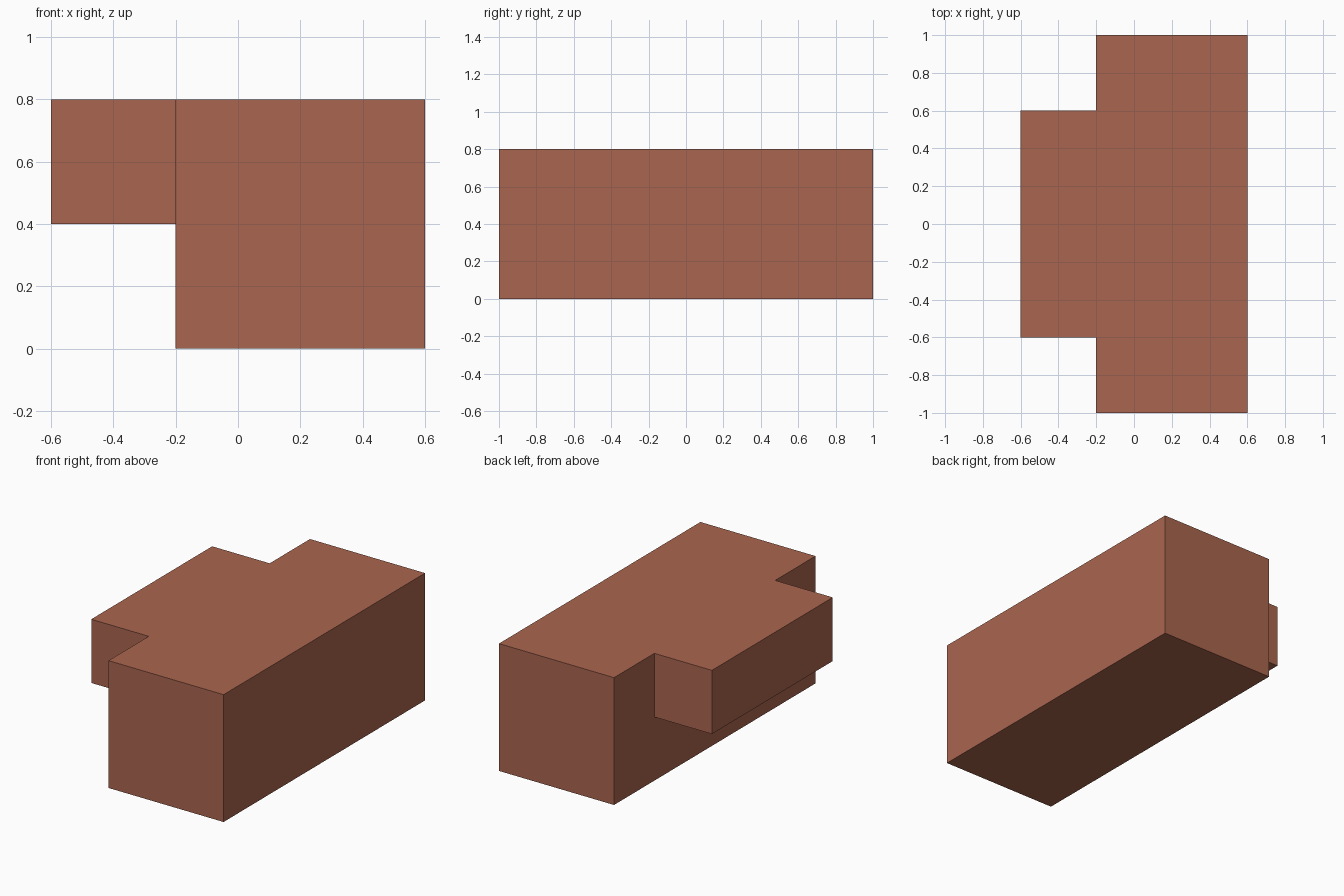
import bpy
from mathutils import Vector

if "Cube" in bpy.data.objects:
    bpy.data.objects.remove(bpy.data.objects["Cube"], do_unlink=True)


def make_material(name, color):
    mat = bpy.data.materials.new(name)
    mat.use_nodes = True
    mat.diffuse_color = color
    mat.node_tree.nodes["Principled BSDF"].inputs["Base Color"].default_value = color
    return mat


def make_box(name, low, high, mat):
    low, high = Vector(low), Vector(high)
    bpy.ops.mesh.primitive_cube_add(size=1, location=(low + high) / 2)
    box = bpy.context.object
    box.name = box.data.name = name
    box.scale = high - low
    bpy.ops.object.transform_apply(location=False, rotation=False, scale=True)
    box.data.materials.append(mat)
    return box


clay = make_material("terracotta", (0.40, 0.13, 0.077, 1))

# Long main block
make_box("main_block", (-0.2, -1, 0), (0.6, 1, 0.8), clay)

# Overhanging ledge on the right side, flush with the top
make_box("side_ledge", (-0.6, -0.6, 0.4), (-0.2, 0.6, 0.8), clay)
